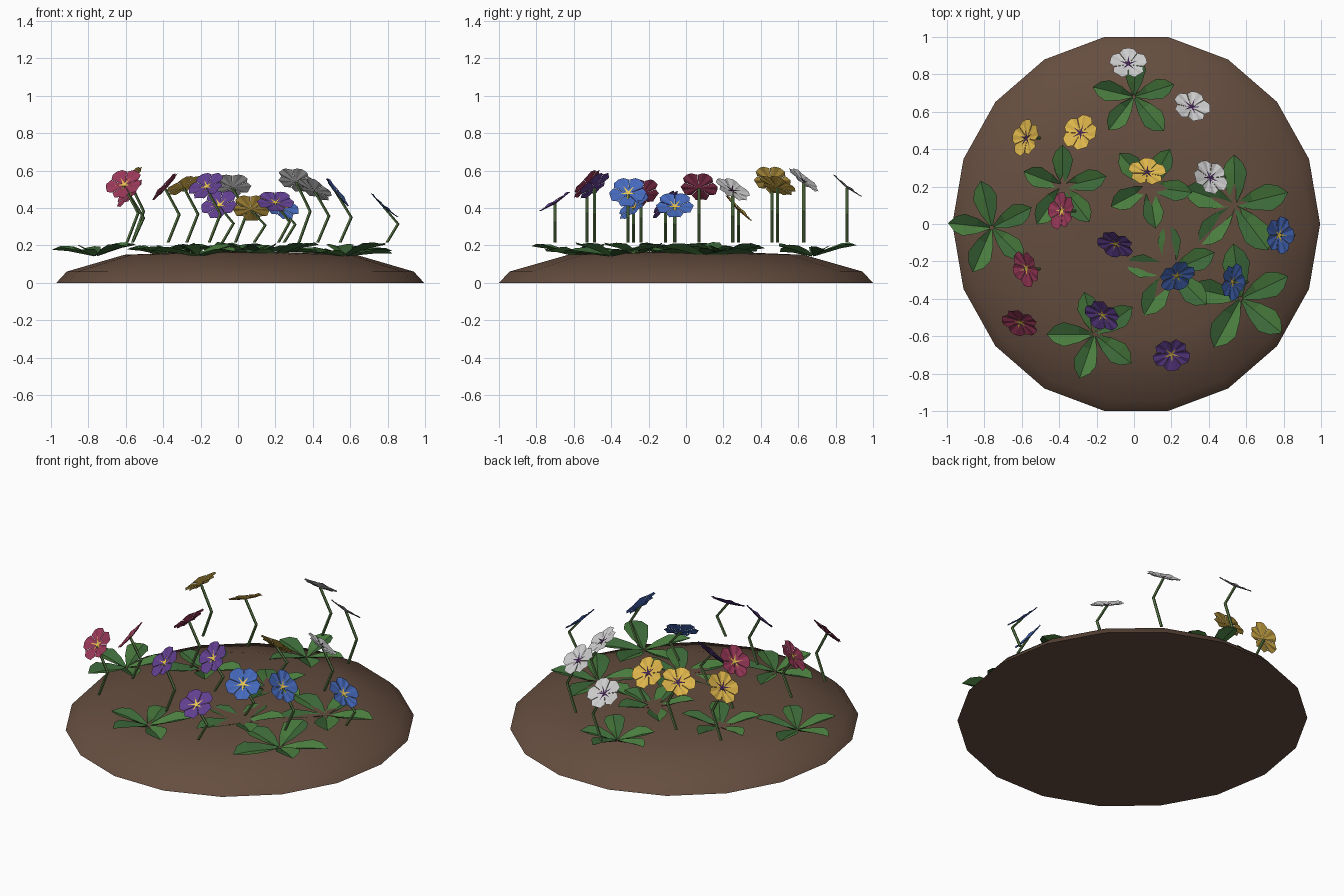
import bpy, random
from math import sin, cos, radians, pi
from mathutils import Vector, Matrix

if "Cube" in bpy.data.objects:
    bpy.data.objects.remove(bpy.data.objects["Cube"])

random.seed(4)


def material(name, rgb):
    m = bpy.data.materials.new(name)
    m.diffuse_color = (*rgb, 1)
    m.use_nodes = True
    m.node_tree.nodes["Principled BSDF"].inputs["Base Color"].default_value = m.diffuse_color
    return m


SOIL = material("soil", (0.13, 0.075, 0.05))
STEM = material("stem_green", (0.10, 0.19, 0.06))
LEAF = material("leaf_green", (0.07, 0.21, 0.05))
LEAF_DARK = material("leaf_dark_green", (0.045, 0.14, 0.04))
PETALS = {
    "white": material("white_petal", (0.75, 0.74, 0.72)),
    "yellow": material("yellow_petal", (0.72, 0.46, 0.07)),
    "red": material("red_petal", (0.32, 0.04, 0.10)),
    "purple": material("purple_petal", (0.12, 0.05, 0.28)),
    "blue": material("blue_petal", (0.06, 0.14, 0.50)),
}
EYE_YELLOW = material("yellow_eye", (0.8, 0.55, 0.08))
EYE_DARK = material("dark_eye", (0.05, 0.015, 0.08))


def make(name, verts, faces, mats, slots=None):
    me = bpy.data.meshes.new(name)
    me.from_pydata([tuple(v) for v in verts], [], faces)
    for m in mats:
        me.materials.append(m)
    if slots:
        for p, s in zip(me.polygons, slots):
            p.material_index = s
    me.update()
    ob = bpy.data.objects.new(name, me)
    bpy.context.collection.objects.link(ob)
    return ob


# Soil mound: 18-sided low dome with a sloping rim and flat underside
def soil():
    n = 18
    rings = [(1.0, 0.0), (0.944, 0.06), (0.63, 0.15), (0.3, 0.163)]
    v, f = [], []
    for r, z in rings:
        for i in range(n):
            a = 2 * pi * i / n
            v.append((0.012 + 0.983 * r * cos(a), 1.015 * r * sin(a), z))
    for k in range(len(rings) - 1):
        for i in range(n):
            j = (i + 1) % n
            f.append((k * n + i, k * n + j, (k + 1) * n + j, (k + 1) * n + i))
    v.append((0.012, 0, 0.167))
    top = (len(rings) - 1) * n
    f += [(top + i, top + (i + 1) % n, len(v) - 1) for i in range(n)]
    f.append(tuple(reversed(range(n))))
    ob = make("soil_mound", v, f, [SOIL])
    bpy.context.view_layer.objects.active = ob
    ob.select_set(True)
    bpy.ops.object.shade_smooth_by_angle(angle=radians(40))
    ob.select_set(False)


# Leaf rosette: five folded, faceted leaves round a centre
def rosette(name, x, y, r, phase):
    stations = [(0.04, 0.03, 0.152), (0.33, 0.17, 0.168), (0.64, 0.25, 0.185),
                (0.84, 0.17, 0.19)]
    v, f, s = [], [], []
    for k in range(5):
        a = radians(phase + 72 * k + random.uniform(-5, 5))
        length = r * random.uniform(0.92, 1.04)
        lift = random.uniform(-0.03, 0.02)
        twist = random.uniform(-0.12, 0.12)
        b = len(v)

        def put(u, w, z):
            v.append((x + length * (u * cos(a) - w * sin(a)),
                      y + length * (u * sin(a) + w * cos(a)),
                      z + lift * u + twist * w * length))
        for u, w, z in stations:
            put(u, w, z + 0.05 * w)
            put(u, 0, z - 0.01)
            put(u, -w, z + 0.05 * w)
        put(1.0, 0, 0.185)
        for i in range(3):
            p = b + 3 * i
            f += [(p + 1, p + 4, p + 3, p), (p + 2, p + 5, p + 4, p + 1)]
            s += [0, 1]
        p = b + 9
        f += [(p + 1, p + 3, p), (p + 2, p + 3, p + 1)]
        s += [0, 1]
    make(name, v, f, [LEAF, LEAF_DARK], s)


# Flower stem: thin five-sided tube with one bend
def stem(name, x, y, z):
    path = [(x + 0.015, 0.215), (x + 0.075, 0.215 + 0.5 * (z - 0.215)), (x, z - 0.012)]
    n, rad = 5, 0.009
    v, f = [], []
    for px, pz in path:
        v += [(px + rad * cos(2 * pi * i / n), y + rad * sin(2 * pi * i / n), pz)
              for i in range(n)]
    for k in range(2):
        for i in range(n):
            j = (i + 1) % n
            f.append((k * n + i, k * n + j, (k + 1) * n + j, (k + 1) * n + i))
    f += [tuple(reversed(range(n))), tuple(range(2 * n, 3 * n))]
    make(name, v, f, [STEM])


# Flower head: five broad petals with a thin star-shaped eye, facing outwards
def flower(name, colour, x, y, z, azimuth, tilt):
    m = (Matrix.Translation((x, y, z)) @ Matrix.Rotation(radians(azimuth), 4, 'Z')
         @ Matrix.Rotation(radians(tilt), 4, 'Y'))
    v, f, s = [], [], []
    outline = [(-35, 0.082, 0.003), (-17, 0.101, 0.0), (0, 0.099, 0.006),
               (17, 0.101, 0.0), (35, 0.082, 0.003)]

    def put(deg, r, h):
        v.append(m @ Vector((r * cos(radians(deg)), r * sin(radians(deg)), h)))
    for k in range(5):
        d = 72 * k
        b = len(v)
        put(d, 0.0, -0.012)
        for deg, r, h in outline:
            put(d + deg, r, h)
        f += [(b, b + i, b + i + 1) for i in range(1, 5)]
        s += [0] * 4
        # eye streak
        b = len(v)
        put(d - 70, 0.007, -0.006)
        put(d, 0.05, 0.001)
        put(d + 70, 0.007, -0.006)
        put(d + 180, 0.003, -0.006)
        f.append((b, b + 1, b + 2, b + 3))
        s.append(1)
    eye = EYE_DARK if colour in ("white", "yellow") else EYE_YELLOW
    make(name, v, f, [PETALS[colour], eye], s)


soil()

ROSETTES = [(0.0, 0.68, 0.24, 20), (-0.38, 0.20, 0.24, 15), (0.08, 0.20, 0.24, -8),
            (0.54, 0.10, 0.29, 15), (-0.76, -0.02, 0.25, 32), (0.20, -0.25, 0.27, 25),
            (0.57, -0.40, 0.29, 28), (-0.21, -0.59, 0.25, 32)]
for i, r in enumerate(ROSETTES):
    rosette(f"leaf_rosette_{i + 1}", *r)

# colour: x, y, z, facing direction, tilt
FLOWERS = {
    "white": [(-0.03, 0.86, 0.52, 90, 38), (0.31, 0.63, 0.55, 70, 40),
              (0.41, 0.25, 0.50, 45, 38)],
    "yellow": [(-0.58, 0.46, 0.55, 165, 48), (-0.29, 0.49, 0.52, 140, 32),
               (0.07, 0.28, 0.40, 85, 45)],
    "red": [(-0.39, 0.07, 0.515, 170, 48), (-0.58, -0.24, 0.48, 200, 50),
            (-0.61, -0.53, 0.53, 248, 50)],
    "purple": [(-0.10, -0.11, 0.42, 250, 50), (-0.17, -0.49, 0.52, 238, 45),
               (0.20, -0.70, 0.435, 275, 33)],
    "blue": [(0.23, -0.28, 0.41, 300, 45), (0.53, -0.31, 0.485, -8, 52),
             (0.78, -0.06, 0.415, 0, 42)],
}
for colour, items in FLOWERS.items():
    for i, p in enumerate(items):
        stem(f"{colour}_flower_stem_{i + 1}", *p[:3])
        flower(f"{colour}_flower_{i + 1}", colour, *p)
